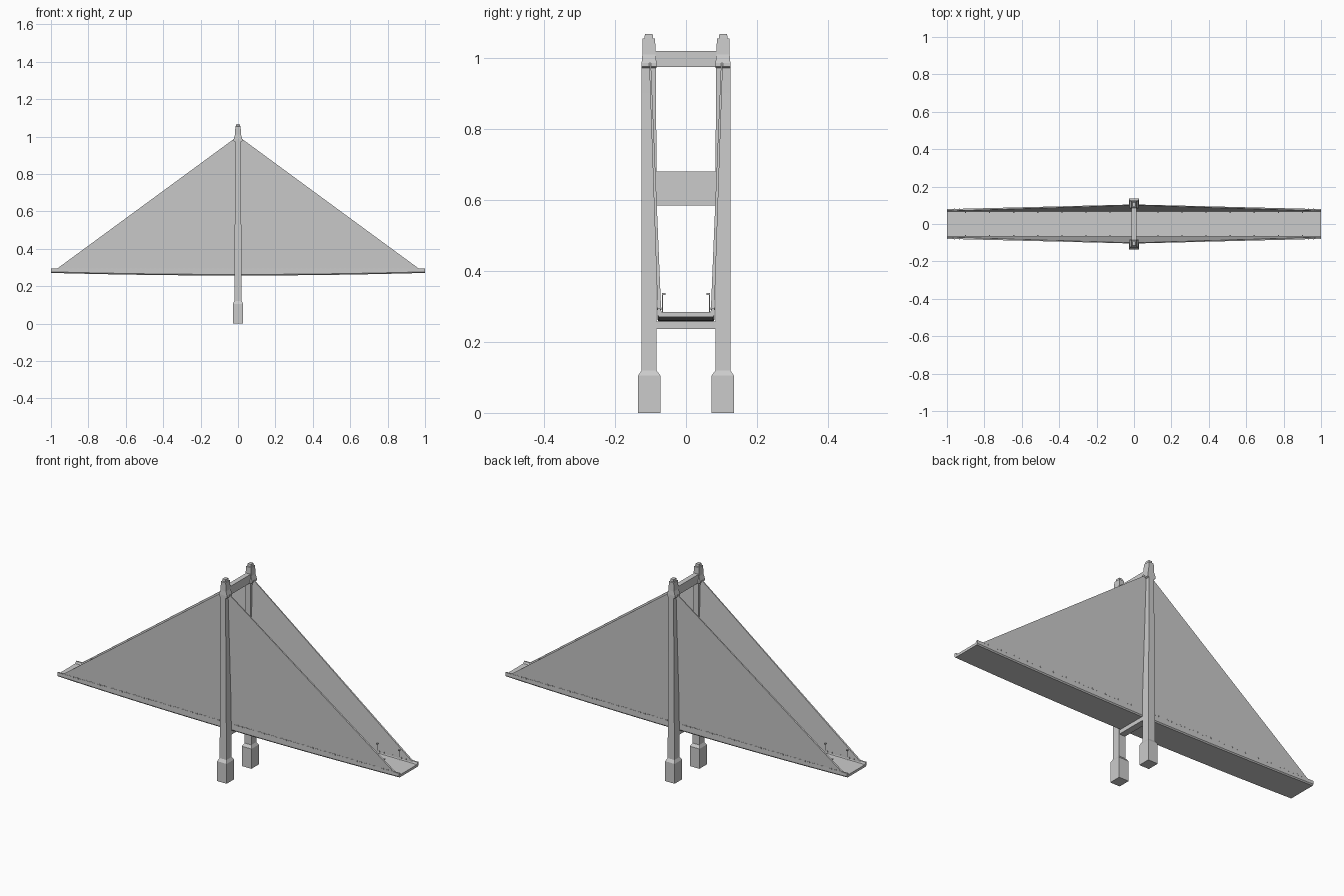
import bpy, bmesh

if "Cube" in bpy.data.objects:
    bpy.data.objects.remove(bpy.data.objects["Cube"])

def finish(bm, name):
    bmesh.ops.recalc_face_normals(bm, faces=bm.faces)
    me = bpy.data.meshes.new(name)
    bm.to_mesh(me)
    bm.free()
    ob = bpy.data.objects.new(name, me)
    bpy.context.collection.objects.link(ob)
    return ob

def add_loft(bm, rings):
    """Join equal-length closed rings and cap both ends."""
    vs = [[bm.verts.new(p) for p in r] for r in rings]
    n = len(vs[0])
    for a, b in zip(vs, vs[1:]):
        for i in range(n):
            j = (i + 1) % n
            bm.faces.new((a[i], a[j], b[j], b[i]))
    bm.faces.new(vs[0])
    bm.faces.new(vs[-1])

def add_box(bm, x0, x1, y0, y1, z0, z1):
    add_loft(bm, [[(x0, y0, z), (x1, y0, z), (x1, y1, z), (x0, y1, z)]
                  for z in (z0, z1)])

# Pylon legs: footing, tapering shaft, cable collar and cap (z, half x, y in, y out)
PYLON = [(0, .028, .072, .135), (.105, .028, .072, .135), (.12, .020, .083, .125),
         (.90, .015, .084, .125), (.972, .015, .084, .125), (.976, .023, .083, .125),
         (.987, .023, .083, .125), (1.01, .016, .086, .123), (1.055, .014, .087, .123),
         (1.056, .010, .093, .117), (1.068, .009, .094, .116)]
for s, side in ((-1, "front"), (1, "back")):
    bm = bmesh.new()
    add_loft(bm, [[(-h, s * a, z), (h, s * a, z), (h, s * b, z), (-h, s * b, z)]
                  for z, h, a, b in PYLON])
    finish(bm, side + "_pylon_leg")

# Crossbeams between the legs
for name, z0, z1, h in (("lower", .236, .257, .017), ("middle", .585, .68, .013),
                        ("upper", .975, 1.02, .013)):
    bm = bmesh.new()
    add_box(bm, -h, h, -.09, .09, z0, z1)
    finish(bm, name + "_crossbeam")

# Deck: trough section with raised kerbs, belly slightly deeper at mid span
bm = bmesh.new()
rings = []
for i in range(-8, 9):
    x = i / 8
    zb = .257 + .014 * x * x
    rings.append([(x, -.076, zb), (x, .076, zb), (x, .081, zb + .006), (x, .081, .294),
                  (x, .073, .294), (x, .068, .284), (x, -.068, .284),
                  (x, -.073, .294), (x, -.081, .294), (x, -.081, zb + .006)])
add_loft(bm, rings)
finish(bm, "deck")

# Cable fans: thin wedges leaning out from the deck edge to the pylon heads
for s, side in ((-1, "front"), (1, "back")):
    bm = bmesh.new()
    outline = [(-.975, .288, 0), (.975, .288, 0), (.018, .990, 1), (-.018, .990, 1)]
    add_loft(bm, [[(x, s * (lo + (hi - lo) * t), z) for x, z, t in outline]
                  for lo, hi in ((.070, .099), (.080, .104))])
    finish(bm, side + "_cable_fan")

# Cable anchors along both deck edges
bm = bmesh.new()
for s in (-1, 1):
    for i in range(1, 37):
        for d in (-1, 1):
            x = d * (.03 + i * .0258)
            add_box(bm, x - .003, x + .003, s * .069, s * .082, .290, .297)
finish(bm, "cable_anchors")

# Street lamps inside the kerbs
bm = bmesh.new()
for s in (-1, 1):
    for i in range(1, 8):
        for d in (-1, 1):
            x = d * i * .1286
            add_box(bm, x - .0012, x + .0012, s * .065, s * .068, .284, .338)
            add_box(bm, x - .003, x + .003, s * .058, s * .068, .333, .338)
finish(bm, "street_lamps")
